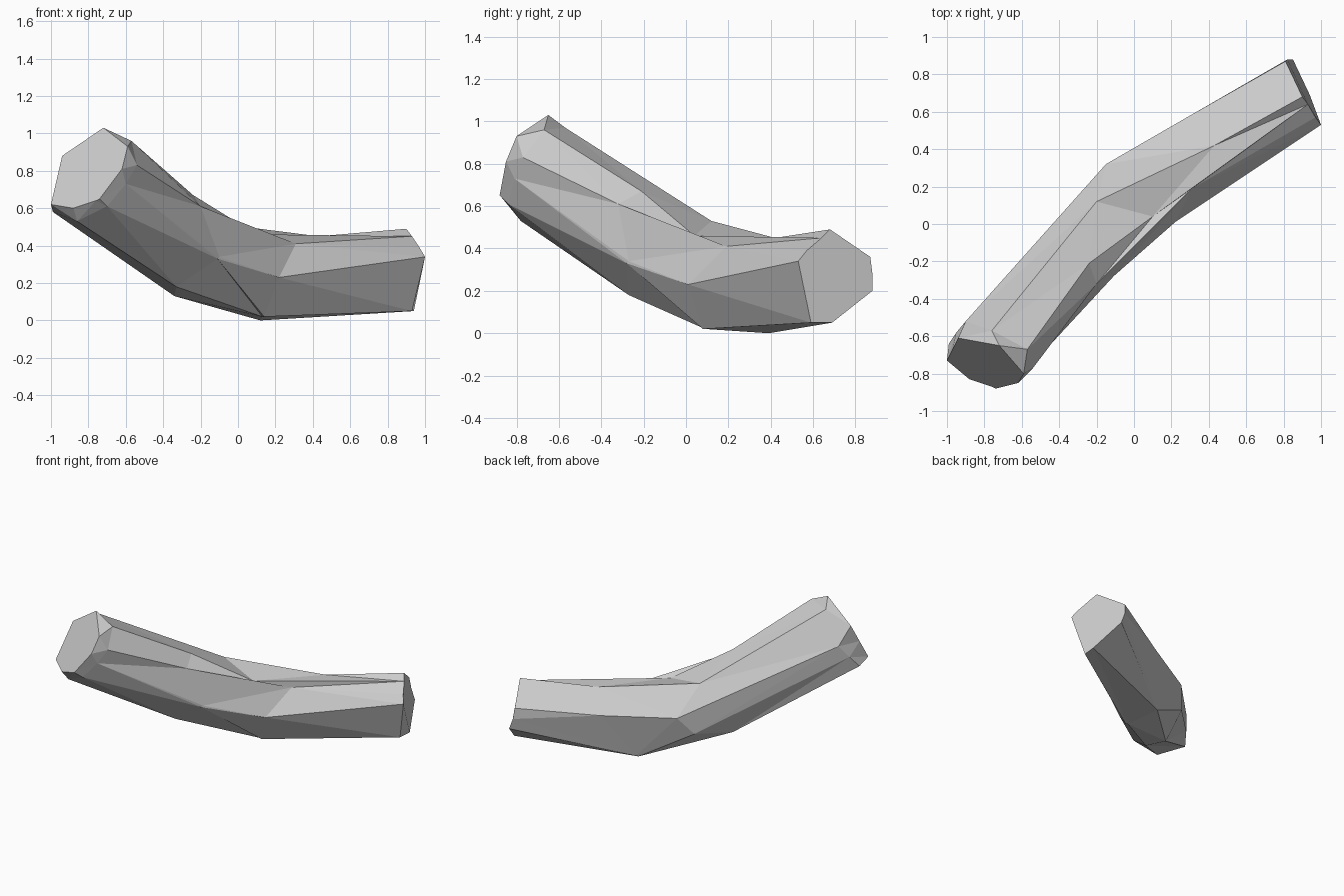
import bpy
import bmesh

# Remove the default object only
default_cube = bpy.data.objects.get("Cube")
if default_cube:
    bpy.data.objects.remove(default_cube, do_unlink=True)


def make_material(name, color):
    material = bpy.data.materials.new(name)
    material.use_nodes = True
    material.diffuse_color = color
    shader = material.node_tree.nodes["Principled BSDF"]
    shader.inputs["Base Color"].default_value = color
    return material


def loft_sections(name, sections, material):
    """Bridge neighbouring cross-sections into a closed faceted body."""
    bm = bmesh.new()
    rings = [[bm.verts.new(point) for point in section] for section in sections]
    for ring, following in zip(rings, rings[1:]):
        count = len(ring)
        for i in range(count):
            j = (i + 1) % count
            bm.faces.new((ring[i], ring[j], following[j], following[i]))
    sides = list(bm.faces)
    bmesh.ops.triangulate(bm, faces=sides, quad_method="SHORT_EDGE")
    # Flat sawn ends
    bm.faces.new(rings[0])
    bm.faces.new(rings[-1])
    bmesh.ops.recalc_face_normals(bm, faces=bm.faces)
    mesh = bpy.data.meshes.new(name)
    bm.to_mesh(mesh)
    bm.free()
    mesh.materials.append(material)
    body = bpy.data.objects.new(name, mesh)
    bpy.context.collection.objects.link(body)
    return body


# Each section runs from the top, down the back, under and up the front
raised_end = [(-.72, -.65, 1.03), (-.94, -.61, .88), (-.97, -.67, .75),
              (-1, -.73, .62), (-.88, -.83, .6), (-.76, -.87, .64),
              (-.74, -.88, .65), (-.62, -.85, .81), (-.59, -.8, .93)]
chamfer = [(-.76, -.57, .97), (-.9, -.52, .75), (-.95, -.58, .66),
           (-.99, -.64, .58), (-.86, -.78, .53), (-.7, -.84, .61),
           (-.6, -.81, .73), (-.54, -.77, .83), (-.57, -.67, .96)]
upper_bend = [(-.2, .12, .53), (-.15, .32, .33), (-.23, .23, .2),
              (-.34, -.07, .13), (-.33, -.27, .18), (-.11, -.28, .33),
              (-.1, -.27, .34), (-.2, -.32, .61), (-.24, -.21, .67)]
lower_bend = [(.43, .42, .45), (.3, .58, .33), (.13, .4, .01),
              (.12, .39, 0), (.13, .09, .02), (.14, .08, .02),
              (.22, .01, .23), (.31, .19, .41), (.1, .04, .46)]
resting_end = [(.9, .68, .49), (.81, .87, .36), (.82, .88, .28),
               (.85, .88, .2), (.94, .69, .05), (.93, .59, .05),
               (1, .53, .34), (.97, .57, .39), (.93, .64, .45)]

grey_wood = make_material("grey_wood", (.6, .6, .6, 1))
loft_sections("bent_log",
              [raised_end, chamfer, upper_bend, lower_bend, resting_end],
              grey_wood)
